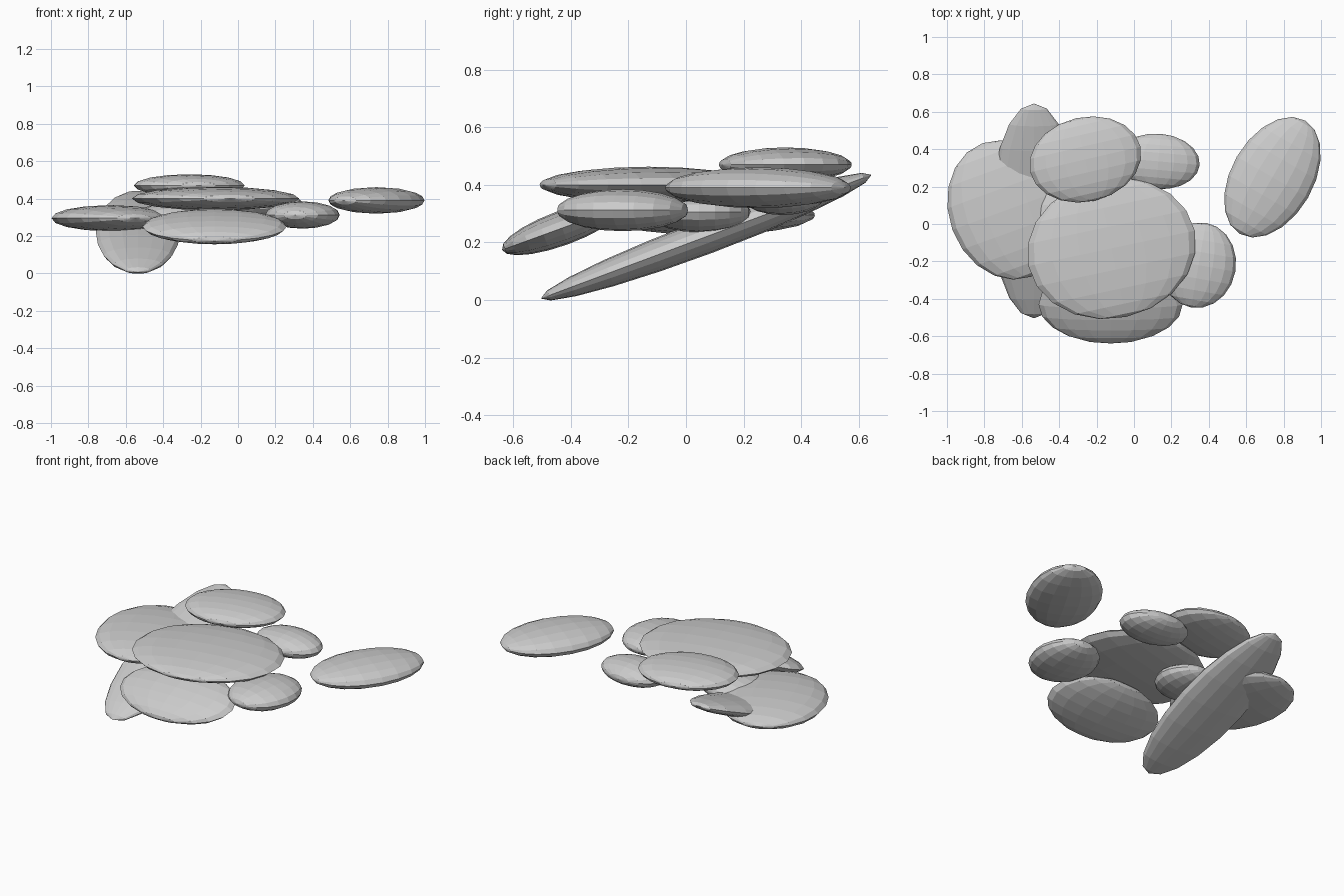
import bpy, bmesh
from math import radians
from mathutils import Matrix, Vector, Euler

if "Cube" in bpy.data.objects:
    bpy.data.objects.remove(bpy.data.objects["Cube"])


def pad(name, center, radii, tilt=0.0, turn=0.0):
    """Flattened low-poly ellipsoid, poles along its own y axis."""
    bm = bmesh.new()
    bmesh.ops.create_uvsphere(bm, u_segments=16, v_segments=10, radius=1.0)
    lay_down = Matrix.Rotation(radians(-90), 4, 'X')
    shape = Matrix.Diagonal((*radii, 1.0))
    bmesh.ops.transform(bm, matrix=shape @ lay_down, verts=bm.verts)
    mesh = bpy.data.meshes.new(name)
    bm.to_mesh(mesh)
    bm.free()
    obj = bpy.data.objects.new(name, mesh)
    obj.location = Vector(center)
    obj.rotation_euler = Euler((radians(tilt), 0, radians(turn)))
    bpy.context.collection.objects.link(obj)
    return obj


# Central stack of pads
pad("main_pad", (-0.12, -0.13, 0.40), (0.455, 0.375, 0.063), turn=12)
pad("upper_pad", (-0.26, 0.345, 0.47), (0.303, 0.226, 0.06), turn=13)
pad("inner_pad", (-0.36, 0.045, 0.305), (0.19, 0.18, 0.07))

# Surrounding pads
pad("left_pad", (-0.68, 0.075, 0.295), (0.31, 0.38, 0.07), turn=20)
pad("front_pad", (-0.125, -0.43, 0.25), (0.385, 0.222, 0.06), tilt=20)
pad("right_front_pad", (0.345, -0.22, 0.312), (0.20, 0.23, 0.073), turn=-10)
pad("right_back_pad", (0.13, 0.335, 0.365), (0.222, 0.148, 0.07), turn=-5)

# Detached pad on the right
pad("outer_pad", (0.74, 0.25, 0.39), (0.22, 0.35, 0.071), turn=-30)

# Long sloping pad underneath
pad("sloping_pad", (-0.535, 0.07, 0.22), (0.225, 0.613, 0.06), tilt=20.5)
